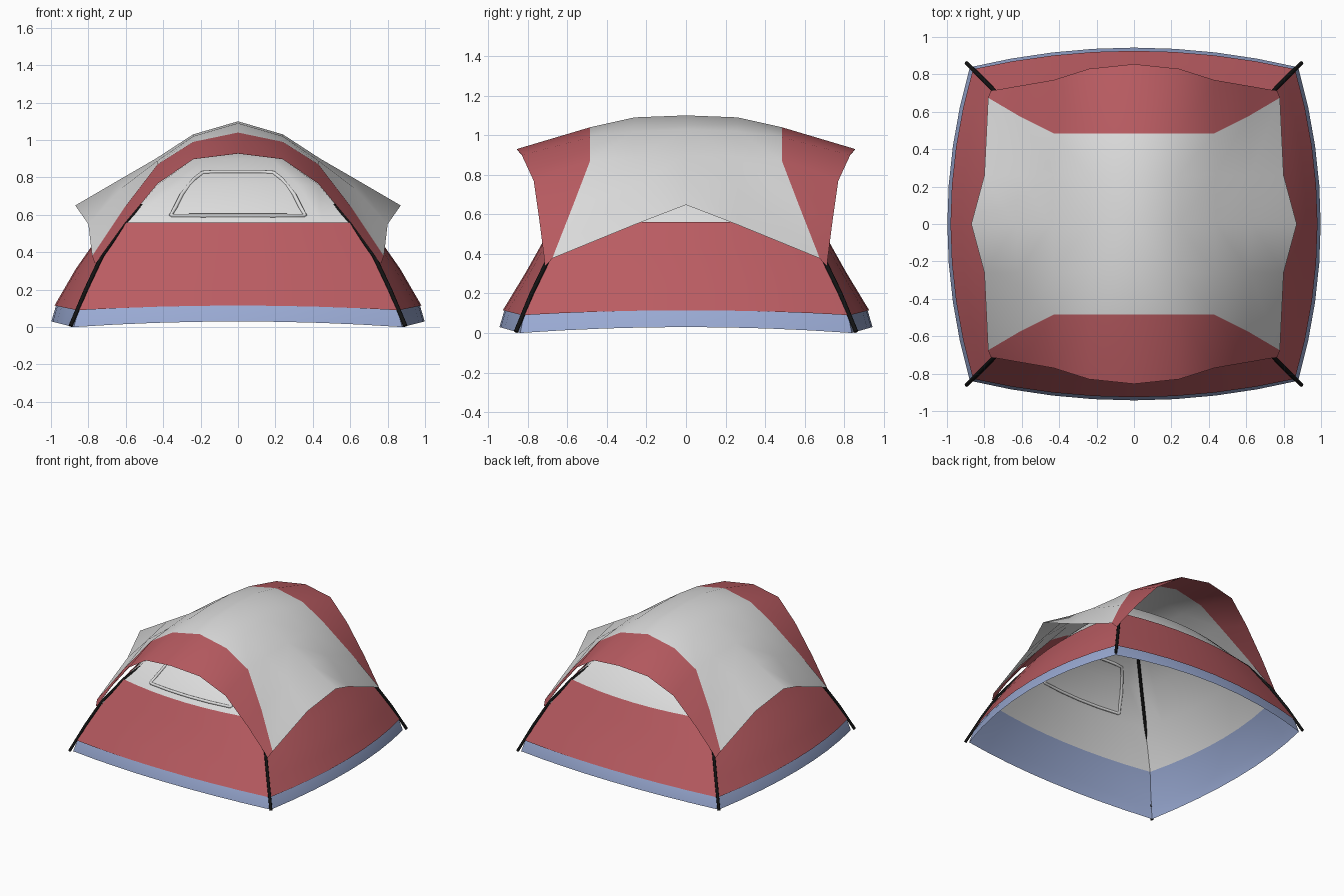
import bpy, bmesh, math

if "Cube" in bpy.data.objects:
    bpy.data.objects.remove(bpy.data.objects["Cube"])


def material(name, rgb):
    m = bpy.data.materials.new(name)
    m.diffuse_color = (*rgb, 1)
    m.use_nodes = True
    m.node_tree.nodes["Principled BSDF"].inputs["Base Color"].default_value = m.diffuse_color
    return m


RED = material("red fabric", (0.49, 0.107, 0.122))
GREY = material("light grey fabric", (0.73, 0.73, 0.73))
BLUE = material("blue groundsheet", (0.32, 0.40, 0.65))
BLACK = material("black pole", (0.006, 0.006, 0.006))


def finish(name, bm, mats, angle=40):
    me = bpy.data.meshes.new(name)
    bm.to_mesh(me)
    bm.free()
    ob = bpy.data.objects.new(name, me)
    bpy.context.collection.objects.link(ob)
    for m in mats:
        me.materials.append(m)
    bpy.ops.object.select_all(action='DESELECT')
    ob.select_set(True)
    bpy.context.view_layer.objects.active = ob
    bpy.ops.object.shade_smooth_by_angle(angle=math.radians(angle))
    return ob


# Dome profile: height, corner x, corner y, bulge x, bulge y, lift of the edge middle
LEVELS = [(0.00, .878, .838, .120, .105, .03),
          (0.09, .853, .820, .120, .098, .025),
          (0.30, .755, .715, .105, .085, .01),
          (0.56, .600, .585, .085, .075, 0),
          (0.76, .430, .425, .055, .055, 0),
          (0.90, .235, .235, .03, .03, 0),
          (0.975, 0, 0, 0, 0, 0)]


def level_at(z):
    for a, b in zip(LEVELS, LEVELS[1:]):
        if z <= b[0]:
            f = (z - a[0]) / (b[0] - a[0])
            return [p + (q - p) * f for p, q in zip(a, b)]
    return LEVELS[-1]


def ring(level, off=0.0, n=8):
    z, cx, cy, bx, by, dz = level
    cx, cy = cx + off, cy + off
    pts = []
    for side in range(4):
        for i in range(n):
            t = -1 + 2 * i / n
            b = 1 - t * t
            x, y = [(cx * t, -cy - by * b), (cx + bx * b, cy * t),
                    (-cx * t, cy + by * b), (-cx - bx * b, -cy * t)][side]
            pts.append((x, y, z + dz * b))
    return pts


def shell(name, heights, mats, off=0.0, split=None):
    bm = bmesh.new()
    rings = [[bm.verts.new(p) for p in ring(level_at(z), off)] for z in heights]
    for k, (a, b) in enumerate(zip(rings, rings[1:])):
        for i in range(len(a)):
            j = (i + 1) % len(a)
            f = bm.faces.new((a[i], a[j], b[j], b[i]))
            if split is not None and heights[k] >= split:
                f.material_index = 1
    bmesh.ops.remove_doubles(bm, verts=bm.verts, dist=0.0005)
    return finish(name, bm, mats)


# Inner tent with blue tub below and light fabric above, red panels outside
shell("inner_tent", [l[0] for l in LEVELS], [BLUE, GREY], split=0.3)
shell("outer_red_panels", [0.09, 0.2, 0.3, 0.43, 0.56], [RED], off=0.008)

# Rain fly: one quarter as a grid of rows from the middle to the front edge
FLY = [[(0, 0, 1.10), (.24, 0, 1.03), (.44, 0, .90), (.63, 0, .79), (.87, 0, .65)],
       [(0, .26, 1.09), (.24, .26, 1.02), (.43, .26, .89), (.62, .26, .745), (.80, .26, .55)],
       [(0, .485, 1.04), (.24, .485, .99), (.43, .485, .87), (.61, .575, .635), (.78, .675, .38)],
       [(0, .855, .93), (.24, .83, .90), (.43, .77, .77), (.605, .74, .56), (.765, .712, .34)]]
bm = bmesh.new()
rows = [[bm.verts.new(p) for p in r] for r in FLY]
for k, (a, b) in enumerate(zip(rows, rows[1:])):
    for i in range(4):
        f = bm.faces.new((a[i], a[i + 1], b[i + 1], b[i]))
        f.material_index = 1 if k == 2 else 0
fly = finish("rain_fly", bm, [GREY, RED], 60)
mirror = fly.modifiers.new("mirror", 'MIRROR')
mirror.use_axis = (True, True, False)
mirror.merge_threshold = 0.001
# Thin cloth thickness gives the fly its own underside
cloth = fly.modifiers.new("cloth", 'SOLIDIFY')
cloth.thickness = 0.003
cloth.use_rim = False
# Keep the smoothing modifier last, if there is one
for i, m in enumerate(list(fly.modifiers)):
    if m.type == 'NODES':
        fly.modifiers.move(i, len(fly.modifiers) - 1)


def tube(name, pts, radius, mat, cyclic=False):
    cu = bpy.data.curves.new(name, 'CURVE')
    cu.dimensions = '3D'
    cu.bevel_depth = radius
    cu.bevel_resolution = 2
    cu.use_fill_caps = not cyclic
    sp = cu.splines.new('POLY')
    sp.points.add(len(pts) - 1)
    for p, co in zip(sp.points, pts):
        p.co = (*co, 1)
    sp.use_cyclic_u = cyclic
    sp.use_smooth = True
    cu.materials.append(mat)
    ob = bpy.data.objects.new(name, cu)
    bpy.context.collection.objects.link(ob)


# Two poles crossing from corner to corner, outside below and inside near the top
HALF = [(.895, .86, .006), (.813, .78, .2), (.728, .693, .38), (.602, .585, .56),
        (.412, .408, .75), (.22, .22, .885)]
for name, s in (("pole_a", 1), ("pole_b", -1)):
    pts = [(x, s * y, z) for x, y, z in HALF] + [(0, 0, .955)]
    pts += [(-x, -s * y, z) for x, y, z in reversed(HALF)]
    tube(name, pts, 0.011, BLACK)


# Window rim on the front wall
def on_wall(x, z):
    _, cx, cy, _, by, _ = level_at(z)
    return (x, -cy - by * (1 - (x / cx) ** 2), z)


right = [(.12, .83), (.19, .825), (.235, .79), (.30, .71), (.335, .64), (.358, .60), (.35, .595), (.18, .595)]
outline = right + [(0, .595)] + [(-x, z) for x, z in reversed(right)] + [(0, .83)]
tube("window_rim", [on_wall(x, z) for x, z in outline], 0.011, GREY, True)
